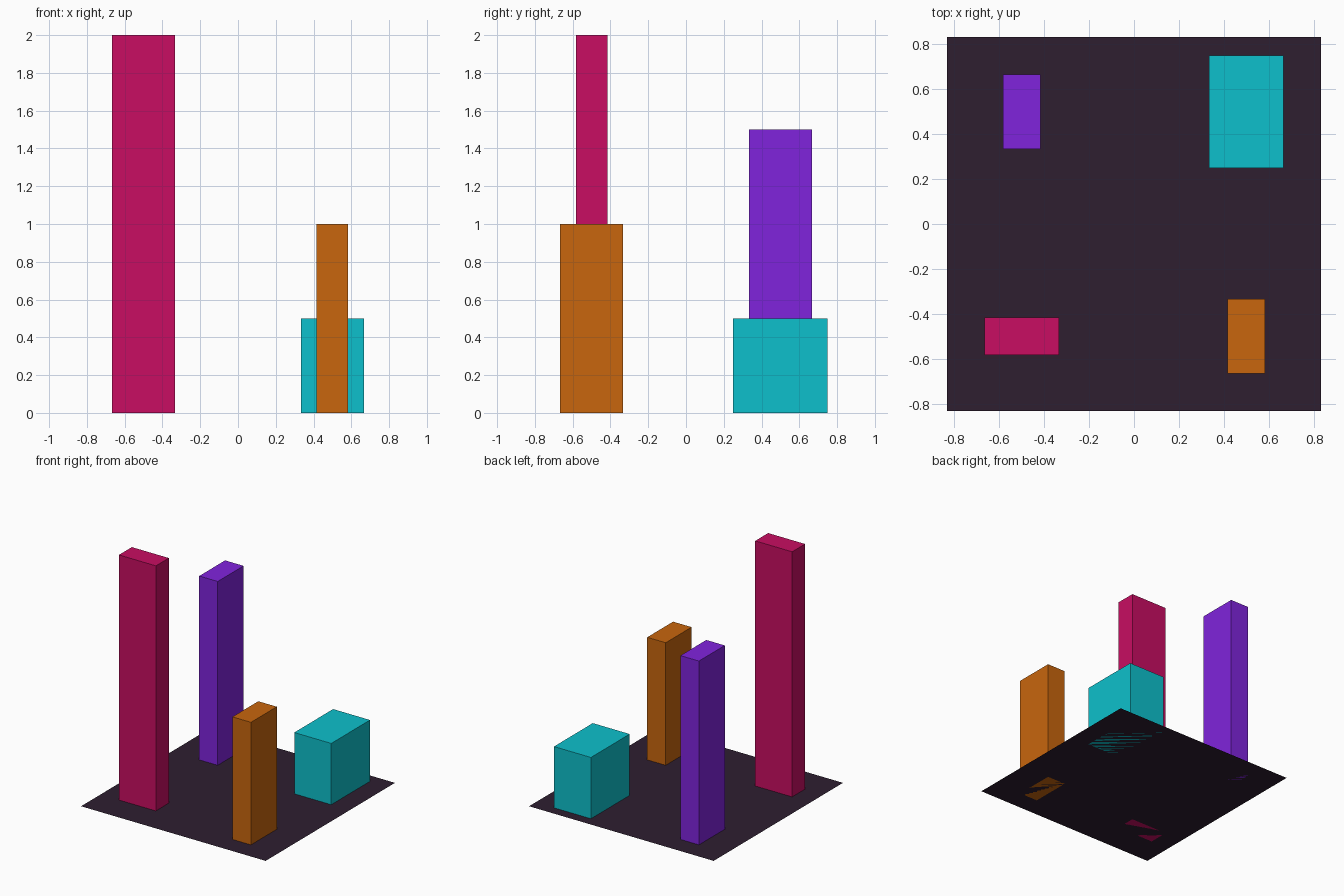
import bpy

if "Cube" in bpy.data.objects:
    bpy.data.objects.remove(bpy.data.objects["Cube"])

U = 1 / 12  # layout grid step


def linear(c):
    c /= 255
    return c / 12.92 if c <= 0.04045 else ((c + 0.055) / 1.055) ** 2.4


def paint(ob, name, rgb):
    mat = bpy.data.materials.new(name)
    mat.diffuse_color = (*[linear(c) for c in rgb], 1)
    mat.use_nodes = True
    mat.node_tree.nodes["Principled BSDF"].inputs["Base Color"].default_value = mat.diffuse_color
    ob.data.materials.append(mat)


def tower(name, x, y, width, depth, height, rgb):
    """Box standing on the ground, sizes in grid steps."""
    bpy.ops.mesh.primitive_cube_add(size=1, location=(x * U, y * U, height * U / 2))
    ob = bpy.context.object
    ob.name = name
    ob.scale = (width * U, depth * U, height * U)
    bpy.ops.object.transform_apply(location=False, rotation=False, scale=True)
    paint(ob, name + "_color", rgb)


# Flat square base
bpy.ops.mesh.primitive_plane_add(size=20 * U)
base = bpy.context.object
base.name = "base_plane"
paint(base, "base_color", (46, 30, 48))

# Four towers, one per quadrant
tower("tall_magenta_tower", -6, -6, 4, 2, 24, (200, 13, 98))
tower("purple_tower", -6, 6, 2, 4, 18, (128, 36, 220))
tower("orange_tower", 6, -6, 2, 4, 12, (200, 102, 13))
tower("low_cyan_block", 6, 6, 4, 6, 6, (13, 192, 204))
